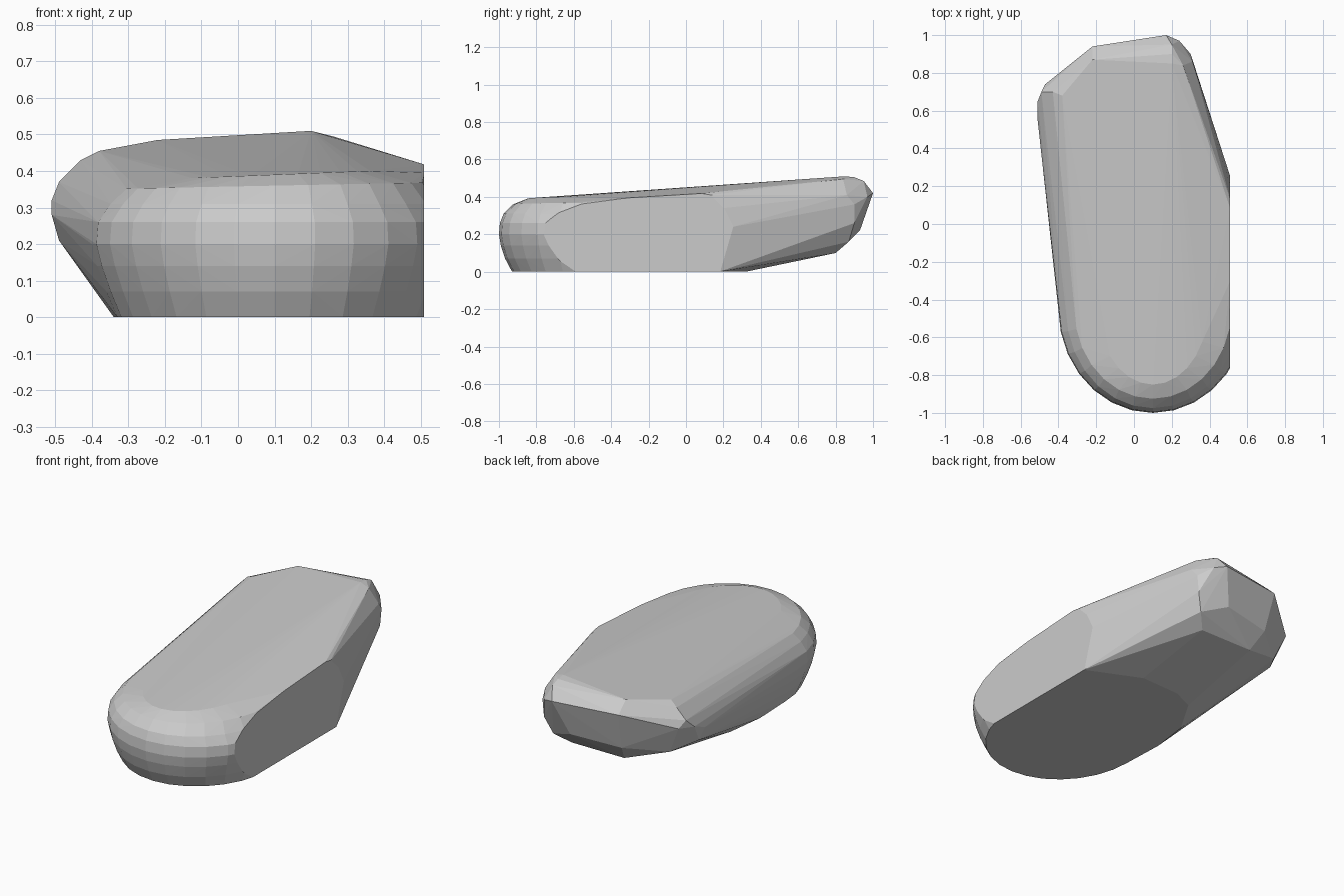
import bpy, bmesh
from math import sin, cos, pi

if "Cube" in bpy.data.objects:
    bpy.data.objects.remove(bpy.data.objects["Cube"])

pts = []

# Rounded nose: stacked half-ellipses (z, x radius, y radius, tilt across x)
for z, rx, ry, tilt in [(0, .43, .48, 0), (.07, .46, .517, 0), (.14, .485, .54, 0),
                        (.2, .5, .55, 0), (.26, .495, .545, 0), (.31, .46, .525, 0),
                        (.36, .415, .475, .02), (.39, .29, .40, .04)]:
    for i in range(15):
        a = pi + pi * i / 14
        x = rx * cos(a)
        pts.append((.1 + x, -.45 + ry * sin(a), z + tilt * x))

# Flat underside, rear half
pts += [(.51, .18, 0), (.2, .32, 0), (-.05, .31, 0), (-.18, .25, 0), (-.31, .03, 0), (-.34, -.2, 0)]

# Flat right side, upper rear edge
pts += [(.51, -.3, .395), (.51, .08, .418), (.51, .13, .41), (.51, .2, .34), (.51, .25, .24)]

# Raised tail: top rim, widest rim, lower rim
pts += [(-.22, .87, .485), (.2, .85, .51), (.2, .9, .505), (.26, .84, .495), (-.38, .68, .455)]
pts += [(-.22, .94, .42), (.17, 1, .42), (.2, .95, .485), (.24, .97, .4), (.3, .9, .36), (.31, .86, .41),
        (-.47, .74, .33), (-.49, .7, .37), (-.43, .7, .43), (-.51, .65, .32), (-.51, .55, .28), (-.49, .58, .21)]
pts += [(.18, .8, .1), (-.16, .8, .1), (.25, .87, .16), (.1, .93, .22), (-.2, .88, .2), (-.4, .72, .17), (.29, .9, .26)]

# Hull, then slice the right side flat
bm = bmesh.new()
for p in pts:
    bm.verts.new(p)
res = bmesh.ops.convex_hull(bm, input=bm.verts[:])
junk = {g for g in res['geom_interior'] + res['geom_unused'] if isinstance(g, bmesh.types.BMVert)}
bmesh.ops.delete(bm, geom=list(junk), context='VERTS')
cut = bmesh.ops.bisect_plane(bm, geom=bm.verts[:] + bm.edges[:] + bm.faces[:], dist=1e-4,
                             plane_co=(.509, 0, 0), plane_no=(1, 0, 0), clear_outer=True)
bmesh.ops.holes_fill(bm, edges=[e for e in bm.edges if e.is_boundary], sides=0)
bmesh.ops.recalc_face_normals(bm, faces=bm.faces[:])

me = bpy.data.meshes.new("rounded_stone")
bm.to_mesh(me)
bm.free()
ob = bpy.data.objects.new("rounded_stone", me)
bpy.context.collection.objects.link(ob)
